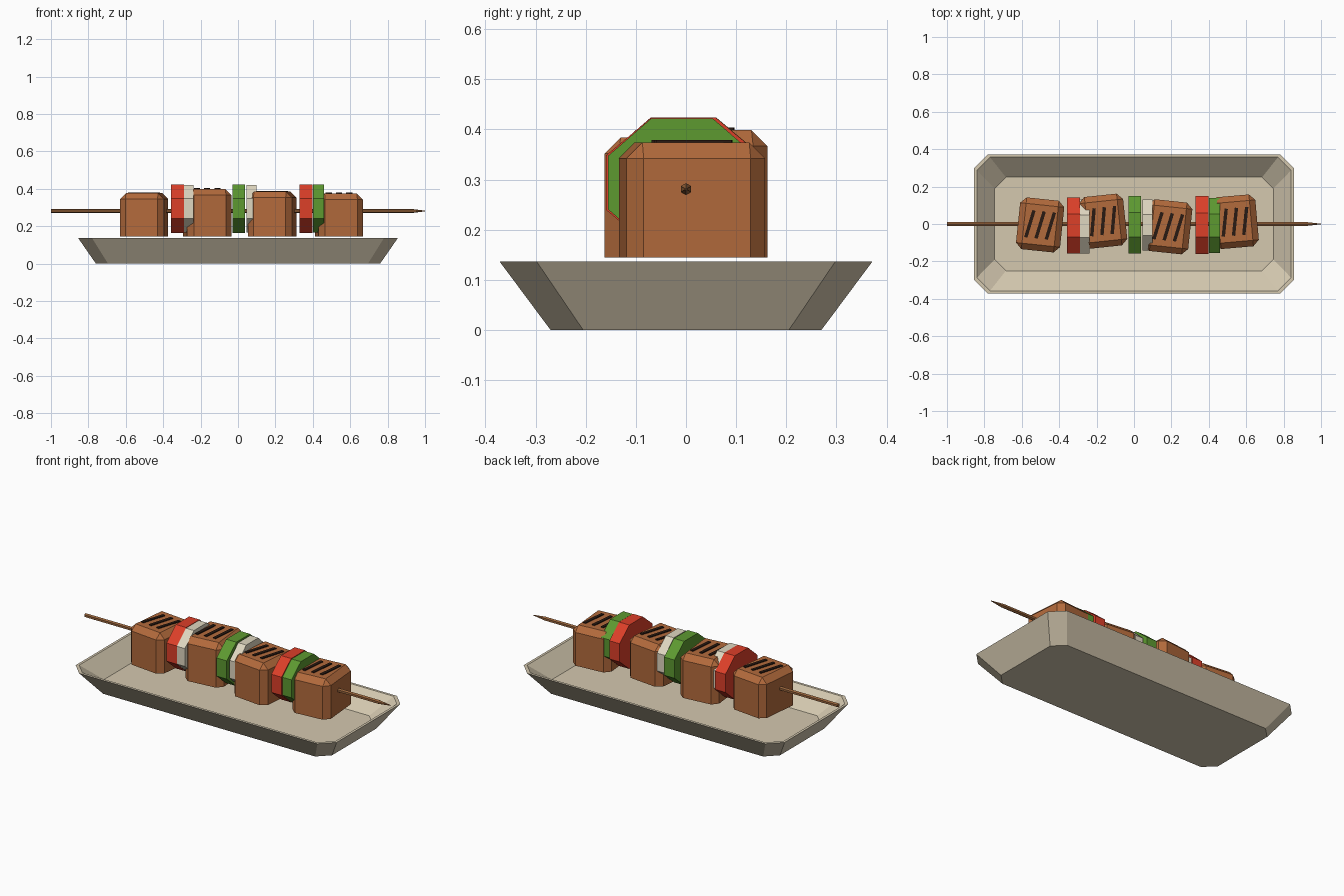
import bpy, bmesh, math
from mathutils import Matrix, Vector

if "Cube" in bpy.data.objects:
    bpy.data.objects.remove(bpy.data.objects["Cube"])


def material(name, rgb):
    m = bpy.data.materials.new(name)
    m.diffuse_color = (*rgb, 1)
    m.use_nodes = True
    m.node_tree.nodes["Principled BSDF"].inputs["Base Color"].default_value = m.diffuse_color
    return m


CREAM = material("tray cream", (0.66, 0.58, 0.43))
MEAT = material("grilled meat", (0.45, 0.145, 0.045))
CHAR = material("char black", (0.022, 0.010, 0.006))
RED = material("red pepper", (0.72, 0.05, 0.022))
GREEN = material("green pepper", (0.11, 0.32, 0.03))
ONION = material("onion white", (0.74, 0.68, 0.53))
WOOD = material("skewer wood", (0.32, 0.13, 0.045))


def finish(name, bm, mat, matrix=Matrix()):
    bmesh.ops.recalc_face_normals(bm, faces=bm.faces)
    me = bpy.data.meshes.new(name)
    bm.to_mesh(me)
    bm.free()
    me.materials.append(mat)
    ob = bpy.data.objects.new(name, me)
    ob.matrix_world = matrix
    bpy.context.collection.objects.link(ob)
    return ob


def loft(name, rings, mat):
    """Join rings of points with quads and cap both ends."""
    bm = bmesh.new()
    loops = [[bm.verts.new(p) for p in r] for r in rings]
    n = len(loops[0])
    for a, b in zip(loops, loops[1:]):
        for i in range(n):
            j = (i + 1) % n
            bm.faces.new((a[i], a[j], b[j], b[i]))
    bm.faces.new(loops[0])
    bm.faces.new(loops[-1])
    return finish(name, bm, mat)


def cut_rect(x, y, c, z):
    """Rectangle with cut corners."""
    return [(x, y - c, z), (x - c, y, z), (c - x, y, z), (-x, y - c, z),
            (-x, c - y, z), (c - x, -y, z), (x - c, -y, z), (x, c - y, z)]


def x_ring(x, y, z, ry, rz, n, phase):
    """Polygon facing along x."""
    return [(x, y + ry * math.cos(math.tau * (i + phase) / n),
             z + rz * math.sin(math.tau * (i + phase) / n)) for i in range(n)]


# Tray: outer wall, rim, inner wall and floor
loft("tray", [cut_rect(0.76, 0.27, 0.065, 0), cut_rect(0.855, 0.372, 0.074, 0.137),
              cut_rect(0.84, 0.357, 0.070, 0.137), cut_rect(0.745, 0.25, 0.06, 0.04)], CREAM)

# Skewer stick with a sharpened end
loft("skewer", [x_ring(x, 0, 0.281, r, r, 6, 0.5)
                for x, r in ((-1, 0.012), (0.92, 0.012), (1, 0.002))], WOOD)


# Meat chunks with grill marks: x, y, top, turn in degrees
def meat(i, x, y, top, turn):
    base, w, d = 0.145, 0.237, 0.278
    place = Matrix.Translation((x, y, 0)) @ Matrix.Rotation(math.radians(turn), 4, 'Z')
    bm = bmesh.new()
    bmesh.ops.create_cube(bm, size=1)
    for v in bm.verts:
        v.co = Vector((v.co.x * w, v.co.y * d, base + (v.co.z + 0.5) * (top - base)))
    edges = [e for e in bm.edges if max(v.co.z for v in e.verts) > base + 0.01]
    bmesh.ops.bevel(bm, geom=edges, offset=0.032, segments=1, affect='EDGES')
    finish(f"meat_{i}", bm, MEAT, place)

    bm = bmesh.new()
    for k in (-1, 0, 1):
        m = (Matrix.Translation((k * 0.055, 0, top + 0.001))
             @ Matrix.Rotation(math.radians(-11), 4, 'Z')
             @ Matrix.Diagonal((0.018, 0.15, 0.008, 1)))
        bmesh.ops.create_cube(bm, size=1, matrix=m)
    finish(f"grill_marks_{i}", bm, CHAR, place)


for i, spec in enumerate([(-0.502, -0.005, 0.376, -6), (-0.165, 0.015, 0.399, 6),
                          (0.183, -0.015, 0.384, -6), (0.54, 0.012, 0.374, 5)], 1):
    meat(i, *spec)

# Vegetable slices: start x, end x, centre y, half width, half height
slices = [("red_pepper_1", RED, -0.358, -0.290, -0.008, 0.150, 0.130),
          ("onion_1", ONION, -0.292, -0.238, -0.012, 0.146, 0.127),
          ("green_pepper_1", GREEN, -0.030, 0.037, -0.004, 0.155, 0.130),
          ("onion_2", ONION, 0.045, 0.098, -0.006, 0.136, 0.127),
          ("red_pepper_2", RED, 0.330, 0.397, -0.005, 0.155, 0.130),
          ("green_pepper_2", GREEN, 0.400, 0.460, -0.008, 0.148, 0.128)]
k = 1 / math.cos(math.pi / 8)
for name, mat, x0, x1, y, ry, rz in slices:
    loft(name, [x_ring(x, y, 0.294, ry * k, rz * k, 8, 0.5) for x in (x0, x1)], mat)
